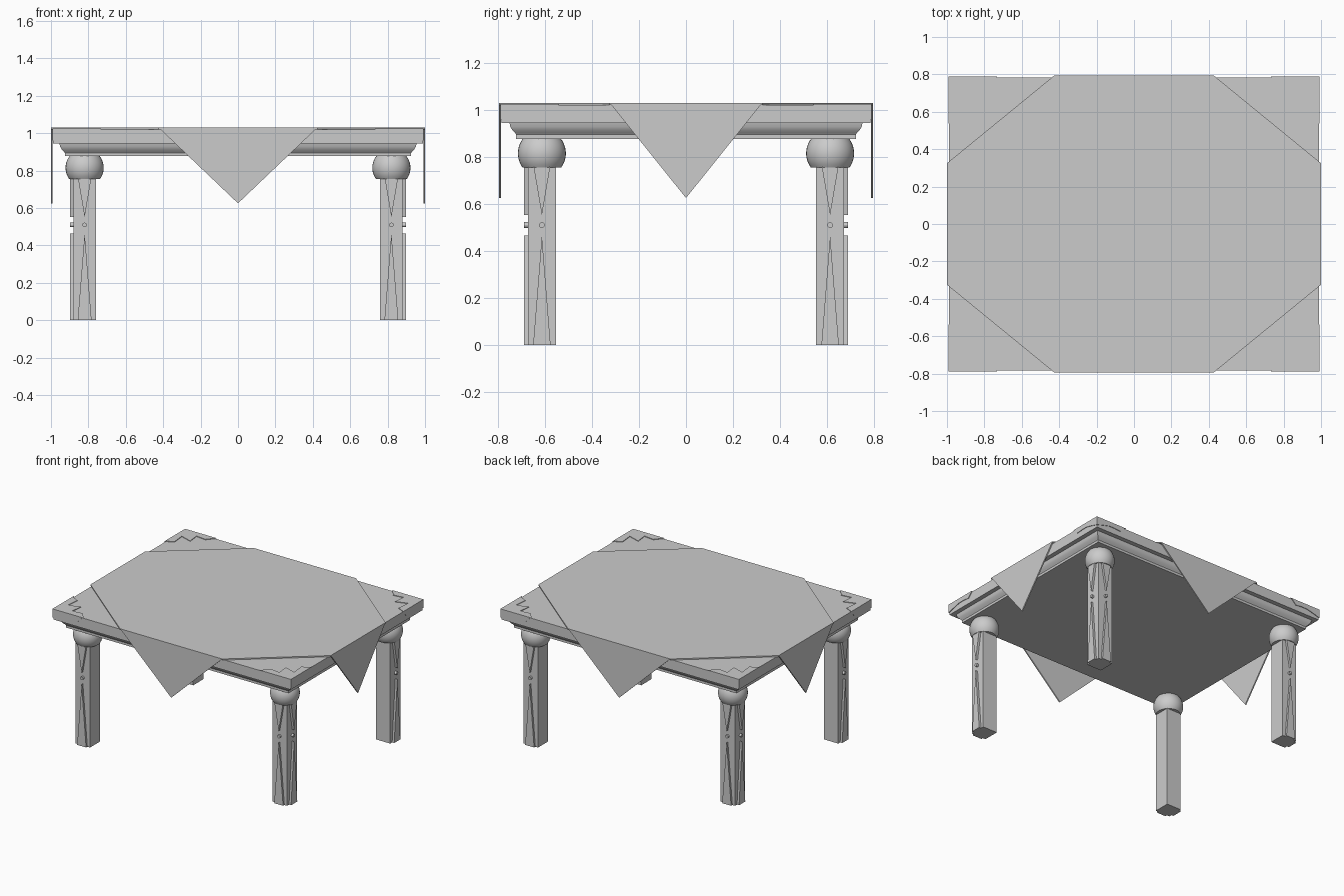
import bpy, bmesh, math
from mathutils import Vector

if "Cube" in bpy.data.objects:
    bpy.data.objects.remove(bpy.data.objects["Cube"])


def finish(bm, name, smooth=False):
    bmesh.ops.recalc_face_normals(bm, faces=bm.faces)
    mesh = bpy.data.meshes.new(name)
    bm.to_mesh(mesh)
    bm.free()
    ob = bpy.data.objects.new(name, mesh)
    bpy.context.collection.objects.link(ob)
    if smooth:
        bpy.context.view_layer.objects.active = ob
        ob.select_set(True)
        bpy.ops.object.shade_smooth_by_angle(angle=math.radians(35))
        ob.select_set(False)
    return ob


def prism(bm, points, push):
    """Extrude a flat polygon along a vector."""
    push = Vector(push)
    a = [bm.verts.new(p) for p in points]
    b = [bm.verts.new(Vector(p) + push) for p in points]
    bm.faces.new(a)
    bm.faces.new(b[::-1])
    for i in range(len(a)):
        j = (i + 1) % len(a)
        bm.faces.new((a[i], a[j], b[j], b[i]))


def rings(bm, loops):
    """Skin stacked closed rings and cap both ends."""
    vs = [[bm.verts.new(p) for p in ring] for ring in loops]
    for lo, hi in zip(vs, vs[1:]):
        for i in range(len(lo)):
            j = (i + 1) % len(lo)
            bm.faces.new((lo[i], lo[j], hi[j], hi[i]))
    bm.faces.new(vs[0][::-1])
    bm.faces.new(vs[-1])


def rect(x, y, z):
    return [(-x, -y, z), (x, -y, z), (x, y, z), (-x, y, z)]


SX, SY, TOP = 0.988, 0.784, 1.021      # tabletop half sizes and upper surface

# Tabletop slab with cove moulding and solid apron below
profile = [(0.062, 0.877), (0.062, 0.895), (0.056, 0.903), (0.045, 0.914),
           (0.037, 0.928), (0.033, 0.945), (0, 0.945), (0, TOP)]
bm = bmesh.new()
rings(bm, [rect(SX - d, SY - d, z) for d, z in profile])
finish(bm, "tabletop", True)

# Cloth: octagonal sheet with four hanging triangular flaps
CX, CY, CT = 1.0, 0.795, 0.009
HX, HY = 0.425, 0.325
bm = bmesh.new()
prism(bm, [(-HX, -CY, TOP), (HX, -CY, TOP), (CX, -HY, TOP), (CX, HY, TOP),
           (HX, CY, TOP), (-HX, CY, TOP), (-CX, HY, TOP), (-CX, -HY, TOP)], (0, 0, CT))
finish(bm, "cloth_top")
for s in (-1, 1):
    bm = bmesh.new()
    prism(bm, [(-HX, s * CY, 1.03), (HX, s * CY, 1.03), (0, s * CY, 0.625)], (0, -s * CT, 0))
    prism(bm, [(s * CX, -HY, 1.03), (s * CX, HY, 1.03), (s * CX, 0, 0.625)], (-s * CT, 0, 0))
    finish(bm, "cloth_flaps")

# Corner plate outlines, as distances from the corner
ZIGZAG = [(0, 0), (0, .24), (.06, .21), (.05, .11), (.14, .14), (.13, .05), (.21, .06), (.26, 0)]
SKIRT = [(0, .96), (.05, .975), (.11, .99), (.16, .99), (.21, .985), (.25, 1.0255), (0, 1.0255)]
PT = 0.0045

LX, LY, HALF, LEG_TOP = 0.82, 0.613, 0.06, 0.757
for sx in (-1, 1):
    for sy in (-1, 1):
        # Thin ornamental plate wrapping the tabletop corner
        bm = bmesh.new()
        px, py = SX + PT, SY + PT
        prism(bm, [(sx * (px - u), sy * (py - v), TOP) for u, v in ZIGZAG], (0, 0, PT))
        prism(bm, [(sx * (px - u), sy * py, z) for u, z in SKIRT], (0, -sy * PT, 0))
        prism(bm, [(sx * px, sy * (py - u), z) for u, z in SKIRT], (-sx * PT, 0, 0))
        finish(bm, "corner_plate")

        # Square leg shaft
        x, y = sx * LX, sy * LY
        bm = bmesh.new()
        prism(bm, [(x + a * HALF, y + b * HALF, 0) for a, b in
                   ((-1, -1), (1, -1), (1, 1), (-1, 1))], (0, 0, LEG_TOP))
        finish(bm, "leg")

        # Raised wedges and stud on the two outer faces
        bm = bmesh.new()
        stud = [(0.012 * math.cos(k * math.pi / 6), 0.51 + 0.012 * math.sin(k * math.pi / 6))
                for k in range(12)]
        for shape in ([(-.037, 0), (.037, 0), (0, .465)],
                      [(-.035, LEG_TOP), (.035, LEG_TOP), (0, .552)], stud):
            prism(bm, [(x + u, y + sy * HALF, z) for u, z in shape], (0, sy * .015, 0))
            prism(bm, [(x + sx * HALF, y + u, z) for u, z in shape], (sx * .017, 0, 0))
        finish(bm, "leg_carving")

        # Ball capital with flattened top and bottom
        bm = bmesh.new()
        loops = []
        for i in range(11):
            z = -0.06 + 0.0125 * i
            r = math.sqrt(0.102 ** 2 - z * z)
            loops.append([(x + r * math.cos(k * math.pi / 16), y + r * math.sin(k * math.pi / 16),
                           0.815 + z) for k in range(32)])
        rings(bm, loops)
        finish(bm, "leg_ball", True)
